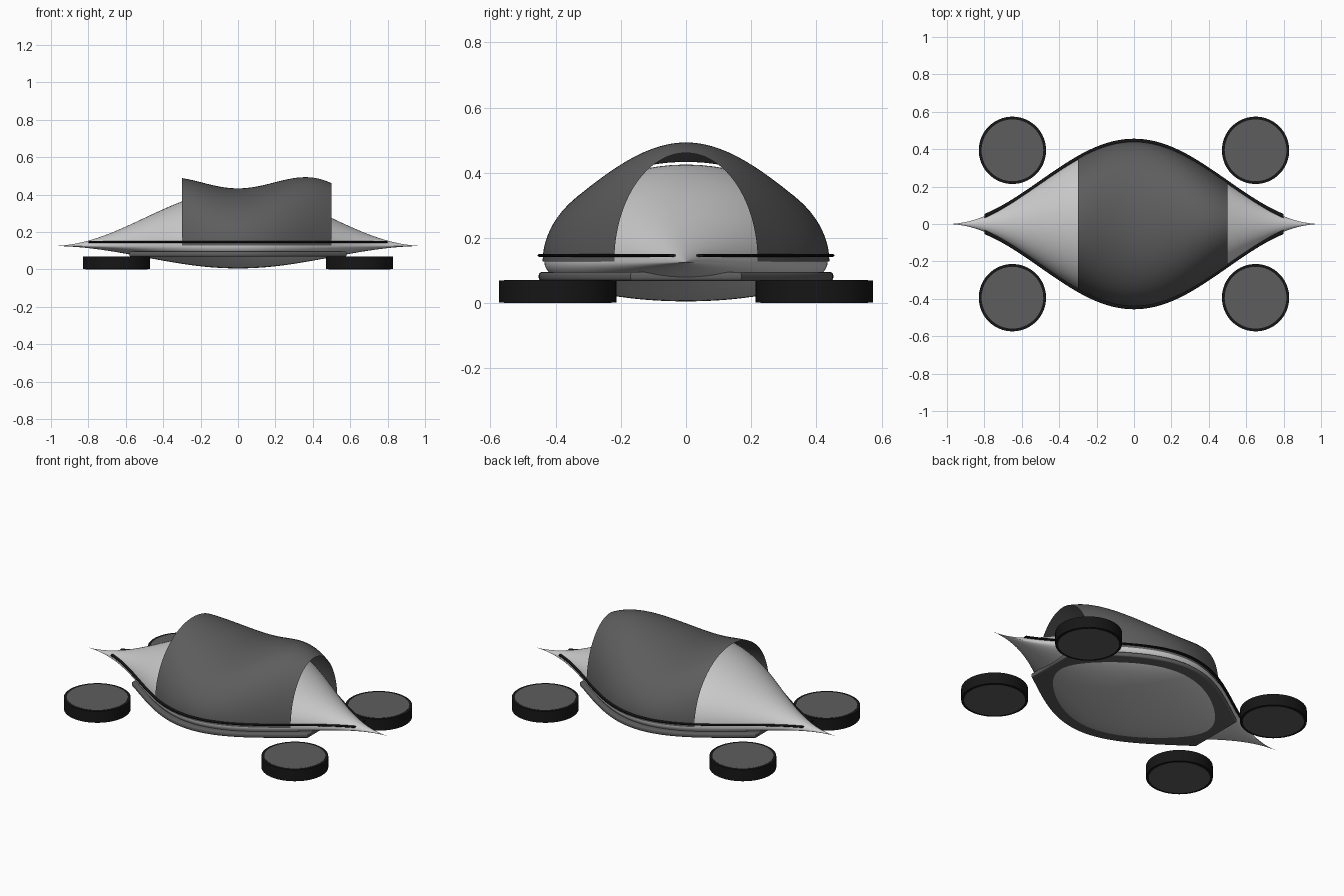
import bpy, bmesh
from math import cos, sin, pi

if "Cube" in bpy.data.objects:
    bpy.data.objects.remove(bpy.data.objects["Cube"])

Z0 = 0.125            # height of the hull's widest line


def mat(name, v):
    m = bpy.data.materials.new(name)
    m.diffuse_color = (v, v, v, 1)
    m.use_nodes = True
    m.node_tree.nodes["Principled BSDF"].inputs["Base Color"].default_value = m.diffuse_color
    return m


DARK, BLACK = mat("dark_grey", 0.11), mat("black", 0.008)


def taper(x):
    """Lengthwise swell shared by every hull part."""
    return cos(pi * x / 2) ** 2


def finish(name, bm, material=None, angle=35):
    me = bpy.data.meshes.new(name)
    bm.to_mesh(me)
    bm.free()
    ob = bpy.data.objects.new(name, me)
    bpy.context.collection.objects.link(ob)
    if material:
        me.materials.append(material)
    bpy.ops.object.select_all(action='DESELECT')
    ob.select_set(True)
    bpy.context.view_layer.objects.active = ob
    bpy.ops.object.shade_smooth_by_angle(angle=angle * pi / 180)
    return ob


def loft(name, point, x0, x1, a0, a1, nx, na, material=None, caps=False):
    """Sweep cross-sections point(x, angle) from x0 to x1."""
    bm = bmesh.new()
    rows = [[bm.verts.new(point(x0 + (x1 - x0) * i / nx, a0 + (a1 - a0) * j / na))
             for j in range(na + 1)] for i in range(nx + 1)]
    for p, q in zip(rows, rows[1:]):
        for j in range(na):
            bm.faces.new((p[j], p[j + 1], q[j + 1], q[j]))
    bmesh.ops.remove_doubles(bm, verts=bm.verts, dist=1e-6)
    if caps:
        bmesh.ops.holes_fill(bm, edges=[e for e in bm.edges if e.is_boundary])
    return finish(name, bm, material)


# Hull: tall upper half, shallow lower half, needle ends
def hull(x, a):
    c = taper(x)
    h = 0.30 if sin(a) > 0 else 0.12
    return x, 0.435 * c * cos(a), Z0 + h * c * sin(a)


loft("hull", hull, -1, 1, 0, 2 * pi, 96, 64)


# Canopy: open shell lifting off the hull toward both ends
def canopy(x, a):
    c = taper(x)
    return x, 0.44 * c * cos(a), Z0 + 0.003 + (0.305 * c + 0.18 * sin(pi * x) ** 2) * sin(a)


loft("canopy", canopy, -0.3, 0.5, 0, pi, 48, 48, DARK)

# Side rails
for side, label in ((1, "back"), (-1, "front")):
    def rail(x, a):
        return x, side * 0.445 * taper(x) + 0.011 * cos(a), 0.146 + 0.005 * sin(a)
    loft(label + "_rail", rail, -0.8, 0.8, 0, 2 * pi, 64, 12, BLACK, True)

# Skirt plate around the belly
bm = bmesh.new()
xs = [-0.58 + 1.16 * i / 48 for i in range(49)]
outline = [(x, -0.452 * taper(x)) for x in xs] + [(x, 0.452 * taper(x)) for x in reversed(xs)]
base = bm.faces.new([bm.verts.new((x, y, 0.068)) for x, y in outline])
top = bmesh.ops.extrude_face_region(bm, geom=[base])["geom"]
for v in top:
    if isinstance(v, bmesh.types.BMVert):
        v.co.z = 0.095
bmesh.ops.recalc_face_normals(bm, faces=bm.faces)
rims = [e for e in bm.edges if abs(e.verts[0].co.z - e.verts[1].co.z) < 1e-5]
bmesh.ops.bevel(bm, geom=rims, offset=0.009, segments=3, profile=0.5, affect='EDGES')
finish("skirt", bm, DARK)


# Four flat pods, each a black drum with a dark face on both sides
def disc(name, x, y, r, depth, material):
    bm = bmesh.new()
    bmesh.ops.create_cone(bm, cap_ends=True, segments=64, radius1=r, radius2=r, depth=depth)
    bmesh.ops.translate(bm, verts=bm.verts, vec=(x, y, 0.035))
    finish(name, bm, material)


for sx, lx in ((-1, "left"), (1, "right")):
    for sy, ly in ((-1, "front"), (1, "back")):
        disc(f"{ly}_{lx}_pod", sx * 0.65, sy * 0.394, 0.18, 0.068, BLACK)
        disc(f"{ly}_{lx}_pod_face", sx * 0.65, sy * 0.394, 0.165, 0.07, DARK)
